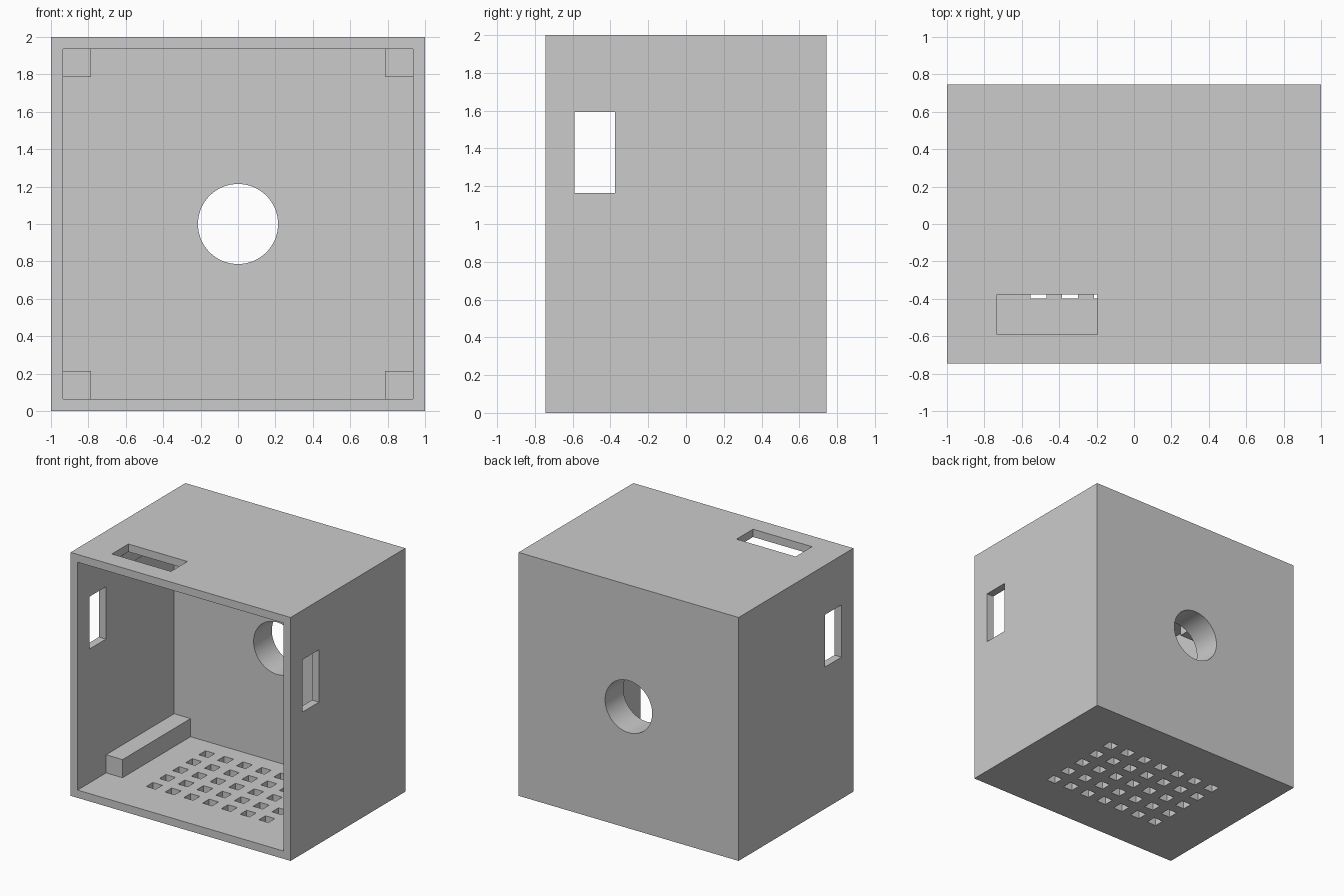
import bpy
from math import pi, radians

if "Cube" in bpy.data.objects:
    bpy.data.objects.remove(bpy.data.objects["Cube"], do_unlink=True)

grey = bpy.data.materials.new("plain grey")
grey.use_nodes = True
grey.diffuse_color = (0.6, 0.6, 0.6, 1)
grey.node_tree.nodes["Principled BSDF"].inputs["Base Color"].default_value = (0.6, 0.6, 0.6, 1)

W, D, H = 1.0, 0.745, 2.0      # half width, half depth, height
WALL = 0.064                   # side, top and bottom wall thickness
BACK = 0.508                   # inner face of the thick back wall
POST = 0.149                   # corner post side
OVER = 0.1                     # how far cutters pass the surface


def box(name, x, y, z):
    """Box spanning the given (low, high) ranges."""
    spans = (x, y, z)
    bpy.ops.mesh.primitive_cube_add(size=1, location=[(a + b) / 2 for a, b in spans])
    ob = bpy.context.object
    ob.name = name
    ob.scale = [b - a for a, b in spans]
    bpy.ops.object.transform_apply(location=True, rotation=False, scale=True)
    ob.data.materials.append(grey)
    return ob


def cut(target, cutter):
    """Subtract the cutter from the target, then discard it."""
    cutter.hide_render = True
    mod = target.modifiers.new("cut", 'BOOLEAN')
    mod.operation = 'DIFFERENCE'
    mod.solver = 'EXACT'
    mod.object = cutter
    bpy.context.view_layer.objects.active = target
    bpy.ops.object.modifier_apply(modifier=mod.name)
    bpy.data.objects.remove(cutter, do_unlink=True)


# Housing, hollow and open at the front
housing = box("housing", (-W, W), (-D, D), (0, H))
inner = W - WALL
cut(housing, box("cavity_cutter", (-inner, inner), (-D - OVER, BACK), (WALL, H - WALL)))

# Side windows and top slot share the same depth range
slot_y = (-0.591, -0.377)
cut(housing, box("window_cutter", (-W - OVER, W + OVER), slot_y, (1.164, 1.594)))
cut(housing, box("slot_cutter", (-0.732, -0.196), slot_y, (H - WALL - OVER, H + OVER)))

# Round hole through the back wall
bpy.ops.mesh.primitive_cylinder_add(vertices=96, radius=0.214, depth=0.6,
                                    location=(0, D, H / 2), rotation=(pi / 2, 0, 0))
bore = bpy.context.object
bore.data.materials.append(grey)
cut(housing, bore)

# Grid of square vents in the floor
pitch, half = 0.1705, 0.0427
vents = []
for i in range(-3, 4):
    for j in range(-2, 3):
        x, y = i * pitch, j * pitch - 0.015
        vents.append(box("vent_cutter", (x - half, x + half), (y - half, y + half),
                         (-OVER, WALL + OVER)))
bpy.ops.object.select_all(action='DESELECT')
for v in vents:
    v.select_set(True)
bpy.context.view_layer.objects.active = vents[0]
bpy.ops.object.join()
cut(housing, vents[0])

bpy.ops.object.select_all(action='DESELECT')
housing.select_set(True)
bpy.context.view_layer.objects.active = housing
bpy.ops.object.shade_smooth_by_angle(angle=radians(30))

# Four corner posts, set slightly into the walls
SINK = 0.02
for sx, side in ((-1, "right"), (1, "left")):
    xs = sorted((sx * (inner - POST), sx * (inner + SINK)))
    for level, zs in (("lower", (WALL - SINK, WALL + POST)),
                      ("upper", (H - WALL - POST, H - WALL + SINK))):
        box(f"{level}_{side}_post", xs, (-0.375, BACK + SINK), zs)
